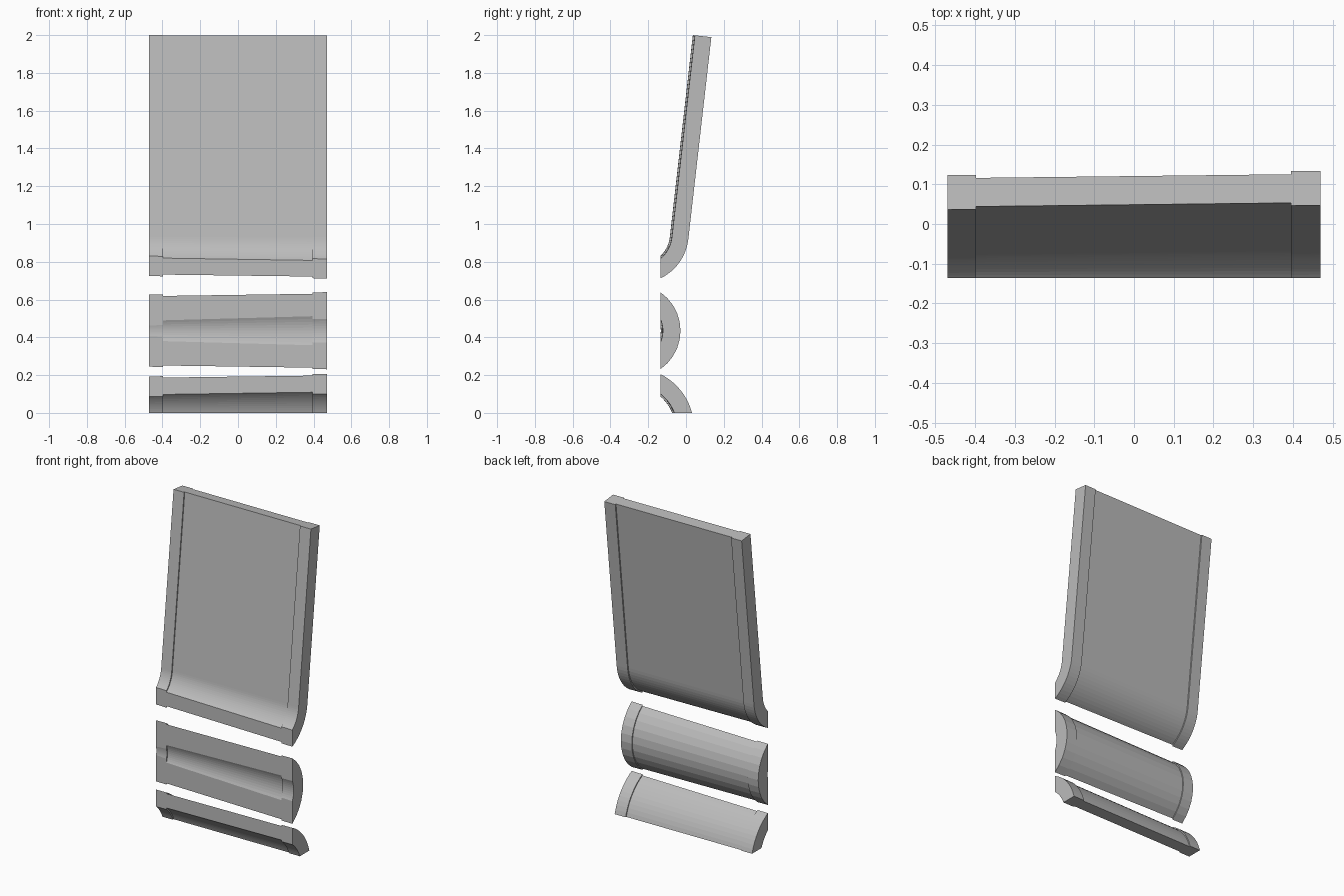
import bpy, bmesh, math

cube = bpy.data.objects.get("Cube")
if cube:
    bpy.data.objects.remove(cube)

grey = bpy.data.materials.new("plain grey")
grey.use_nodes = True
COLOUR = (0.5, 0.5, 0.5, 1)
grey.diffuse_color = COLOUR
grey.node_tree.nodes["Principled BSDF"].inputs["Base Color"].default_value = COLOUR

CUT = -0.136                 # flat front plane that trims every shell
TAPER = 0.0117               # radii grow slightly towards the left end
LEAN = math.radians(6.5)     # backward lean of the tall slab
RUN = 1.0757                 # length of its straight run


def arc(cy, cz, r, a0, a1, n):
    return [(cy + r * math.cos(a0 + (a1 - a0) * i / n),
             cz + r * math.sin(a0 + (a1 - a0) * i / n)) for i in range(n + 1)]


# Each outline returns (y, z) points of one skin at radius r
def upper_outline(r):
    cy, cz = -0.25, 0.95
    pts = arc(cy, cz, r, -math.acos((CUT - cy) / r), -LEAN, 12)
    y, z = pts[-1]
    return pts + [(y + RUN * math.sin(LEAN), z + RUN * math.cos(LEAN))]


def middle_outline(r):
    a = math.acos((CUT + 0.277) / r)
    return arc(-0.277, 0.435, r, -a, a, 10)


def lower_outline(r):
    return arc(-0.277, -0.0806, r, math.asin(0.0806 / r),
               math.acos((CUT + 0.277) / r), 10)


def shell(name, outline, r_in, r_out, x0, x1):
    """Solid between an inner and outer skin, lofted from x0 to x1."""
    bm = bmesh.new()
    rings = []
    for x in (x0, x1):
        d = TAPER * x
        loop = outline(r_out + d) + outline(r_in + d)[::-1]
        rings.append([bm.verts.new((x, y, z)) for y, z in loop])
    a, b = rings
    n = len(a)
    for i in range(n):
        j = (i + 1) % n
        bm.faces.new((a[i], a[j], b[j], b[i]))
    # End faces as strips between the two skins
    for ring in rings:
        for i in range(n // 2 - 1):
            bm.faces.new((ring[i], ring[i + 1], ring[n - 2 - i], ring[n - 1 - i]))
    bmesh.ops.recalc_face_normals(bm, faces=bm.faces)
    mesh = bpy.data.meshes.new(name)
    bm.to_mesh(mesh)
    bm.free()
    mesh.materials.append(grey)
    bpy.context.collection.objects.link(bpy.data.objects.new(name, mesh))


# name, outline, panel radii, rim radii
SECTIONS = [
    ("upper", upper_outline, (0.178, 0.2505), (0.171, 0.2585)),
    ("middle", middle_outline, (0.156, 0.2365), (0.149, 0.2425)),
    ("lower", lower_outline, (0.232, 0.307), (0.2245, 0.3135)),
]
for name, outline, panel, rim in SECTIONS:
    shell(name + "_panel", outline, *panel, -0.398, 0.395)
    shell(name + "_right_rim", outline, *rim, -0.47, -0.398)
    shell(name + "_left_rim", outline, *rim, 0.395, 0.47)
